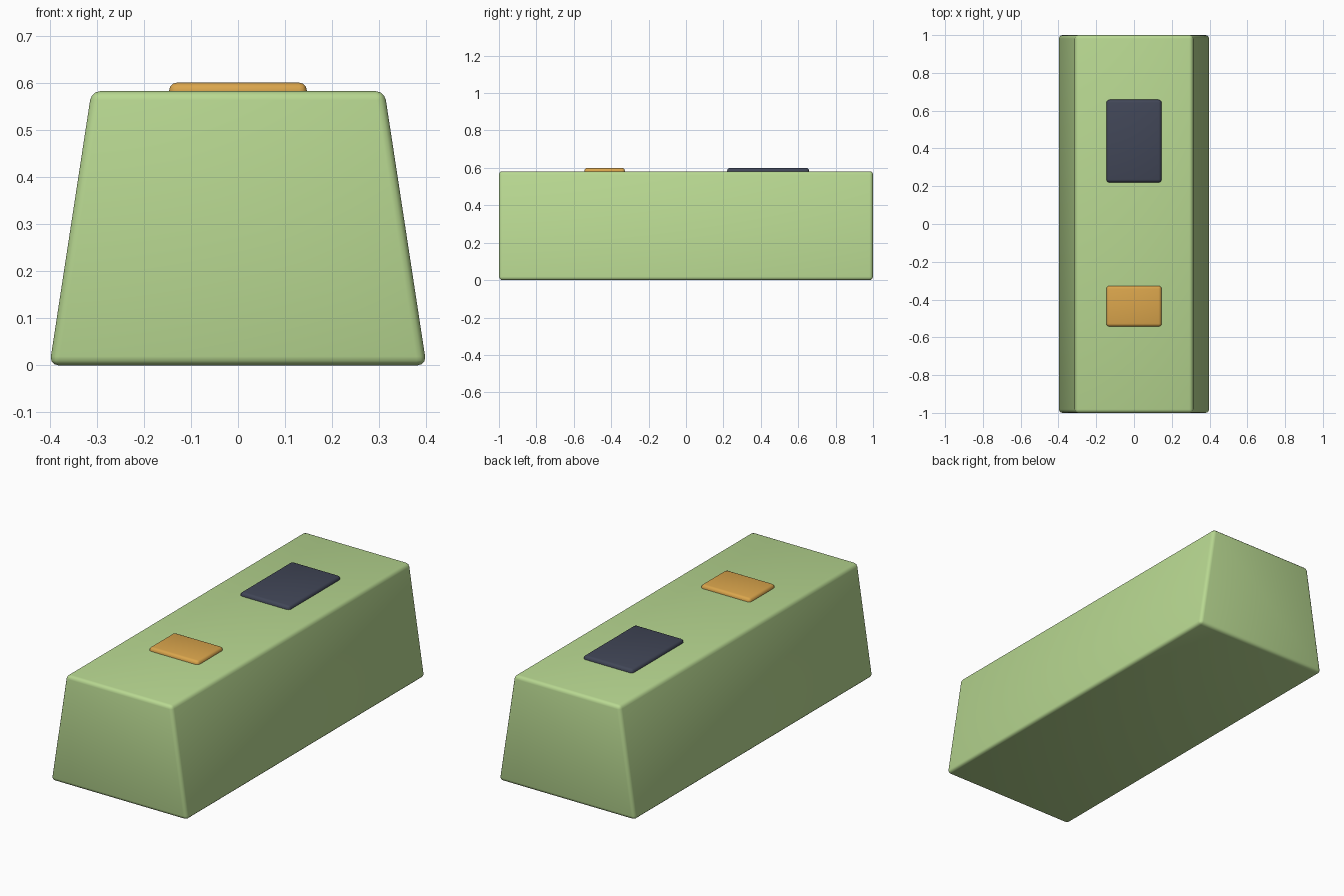
import bpy, bmesh

if "Cube" in bpy.data.objects:
    bpy.data.objects.remove(bpy.data.objects["Cube"])


def material(name, srgb):
    m = bpy.data.materials.new(name)
    lin = [((c / 255 + 0.055) / 1.055) ** 2.4 for c in srgb]
    m.diffuse_color = (*lin, 1)
    m.use_nodes = True
    m.node_tree.nodes["Principled BSDF"].inputs["Base Color"].default_value = m.diffuse_color
    return m


def block(name, mat, half_bottom, half_top, y0, y1, z0, z1, bevel):
    """Box with a tapered width and rounded edges."""
    bm = bmesh.new()
    bmesh.ops.create_cube(bm, size=1)
    for v in bm.verts:
        half = half_top if v.co.z > 0 else half_bottom
        v.co = (half if v.co.x > 0 else -half,
                y1 if v.co.y > 0 else y0,
                z1 if v.co.z > 0 else z0)
    bmesh.ops.bevel(bm, geom=bm.edges[:], offset=bevel, segments=3,
                    profile=0.5, affect='EDGES')
    bmesh.ops.recalc_face_normals(bm, faces=bm.faces[:])
    mesh = bpy.data.meshes.new(name)
    bm.to_mesh(mesh)
    bm.free()
    mesh.materials.append(mat)
    ob = bpy.data.objects.new(name, mesh)
    bpy.context.collection.objects.link(ob)
    bpy.ops.object.select_all(action='DESELECT')
    ob.select_set(True)
    bpy.context.view_layer.objects.active = ob
    bpy.ops.object.shade_smooth_by_angle(angle=0.6)
    return ob


green = material("light_green", (184, 216, 145))
orange = material("orange", (218, 165, 76))
dark = material("dark_slate", (65, 70, 87))

# Tapered body
block("body", green, 0.40, 0.311, -1, 1, 0, 0.582, 0.019)
# Raised pads on the top
block("front_pad", orange, 0.146, 0.146, -0.543, -0.327, 0.56, 0.60, 0.016)
block("rear_pad", dark, 0.146, 0.146, 0.22, 0.658, 0.56, 0.60, 0.016)
